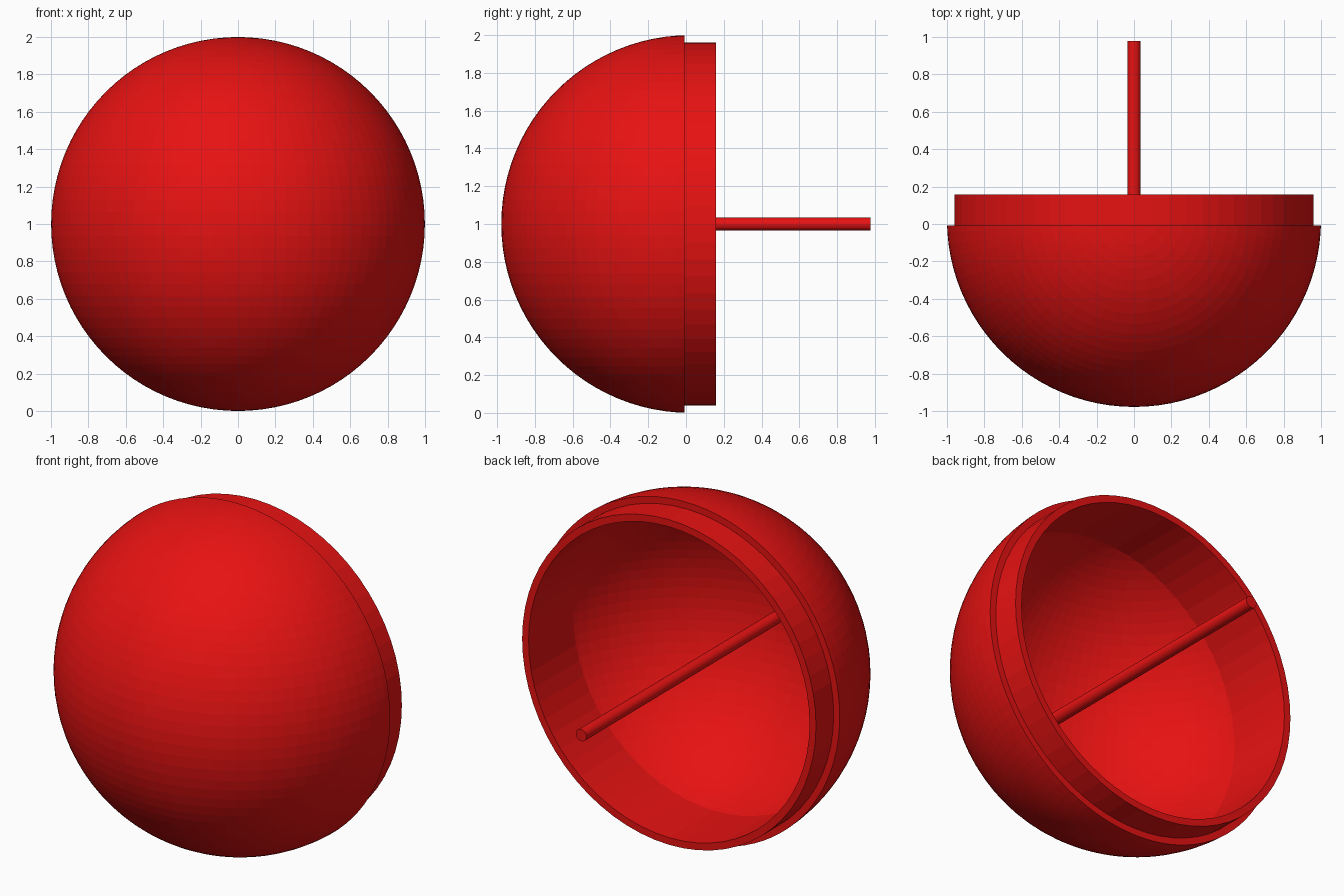
import bpy
from math import radians

if "Cube" in bpy.data.objects:
    bpy.data.objects.remove(bpy.data.objects["Cube"])

CY = 0.022      # sphere centre along y
CUT = -0.007    # plane of the half-ball rim
LIP = 0.158     # back end of the collar

red = bpy.data.materials.new("red")
red.diffuse_color = (0.8, 0.006, 0.006, 1)
red.use_nodes = True
red.node_tree.nodes["Principled BSDF"].inputs["Base Color"].default_value = red.diffuse_color


def ball(name, r):
    bpy.ops.mesh.primitive_uv_sphere_add(segments=96, ring_count=48, radius=r, location=(0, CY, 1))
    ob = bpy.context.object
    ob.name = name
    return ob


def rod(name, r, y0, y1, sides):
    bpy.ops.mesh.primitive_cylinder_add(vertices=sides, radius=r, depth=y1 - y0,
                                        location=(0, (y0 + y1) / 2, 1), rotation=(radians(90), 0, 0))
    ob = bpy.context.object
    ob.name = name
    return ob


def combine(ob, other, operation):
    mod = ob.modifiers.new(operation.lower(), 'BOOLEAN')
    mod.operation = operation
    mod.solver = 'EXACT'
    mod.object = other
    bpy.context.view_layer.objects.active = ob
    bpy.ops.object.modifier_apply(modifier=mod.name)
    bpy.data.objects.remove(other)


# Half ball, open towards the back
shell = ball("half_ball_shell", 1.0)
bpy.ops.mesh.primitive_cube_add(size=3, location=(0, CUT + 1.5, 1))
combine(shell, bpy.context.object, 'DIFFERENCE')

# Stepped collar on the rim
combine(shell, rod("collar", 0.96, -0.15, LIP, 64), 'UNION')

# Hollow inside: round bottom with a straight collar wall
cavity = ball("cavity", 0.96)
combine(cavity, rod("cavity_wall", 0.918, -1.3, 1.3, 64), 'INTERSECT')
combine(shell, cavity, 'DIFFERENCE')
shell.data.materials.clear()
shell.data.materials.append(red)

# Centre pin standing on the inner wall
pin = rod("centre_pin", 0.035, -0.95, 0.978, 24)
pin.data.materials.append(red)
